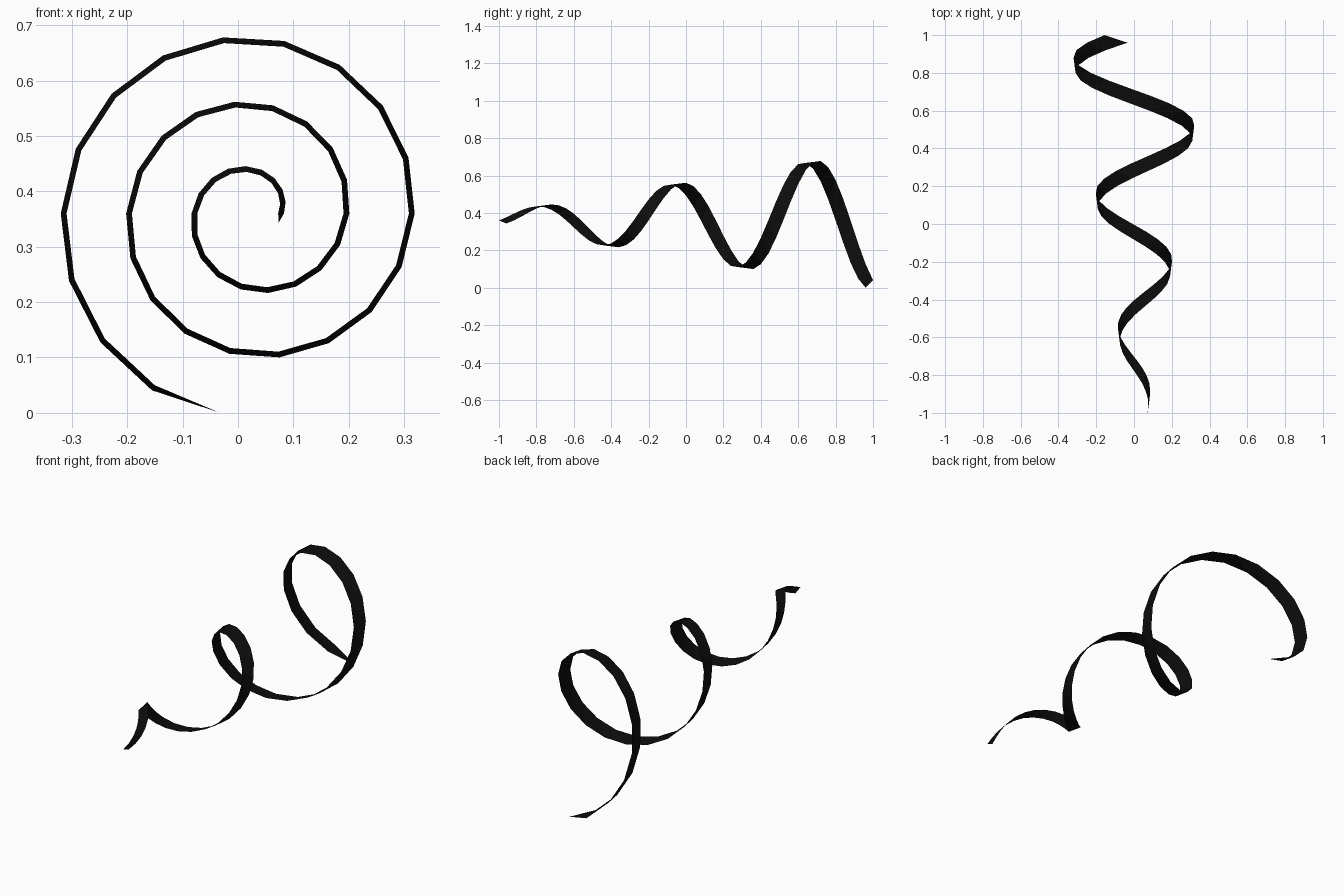
import bpy, bmesh, math

if "Cube" in bpy.data.objects:
    bpy.data.objects.remove(bpy.data.objects["Cube"])

STEPS = 49                    # segments, 18 per turn
STEP_ANGLE = math.radians(20)
STEP_Y = 0.04                 # advance along y per segment
GROWTH = 0.118 / 18           # radius gain per segment
CX, CZ = 0.029, 0.36          # spiral axis


def spiral_point(step, radius, y):
    a = step * STEP_ANGLE
    r = radius + GROWTH * step
    return (CX + r * math.cos(a), y, CZ + r * math.sin(a))


# Ribbon: two conical spiral rails, the rear one lagging by one segment
bm = bmesh.new()
front_rail, rear_rail = [], []
for i in range(STEPS + 1):
    y = -1 + STEP_Y * i
    front_rail.append(bm.verts.new(spiral_point(i, 0.0435, y)))
    rear_rail.append(bm.verts.new(spiral_point(i - 1, 0.054, y + STEP_Y)))
for i in range(STEPS):
    bm.faces.new((front_rail[i], rear_rail[i], rear_rail[i + 1], front_rail[i + 1]))
bm.normal_update()
bm.faces.ensure_lookup_table()
# Face the strip away from the spiral axis
for f in bm.faces:
    c = f.calc_center_median()
    if f.normal.x * (c.x - CX) + f.normal.z * (c.z - CZ) < 0:
        f.normal_flip()

mesh = bpy.data.meshes.new("spiral_ribbon")
bm.to_mesh(mesh)
bm.free()
black = bpy.data.materials.new("black")
black.diffuse_color = (0.004, 0.004, 0.004, 1)
black.use_nodes = True
black.node_tree.nodes["Principled BSDF"].inputs["Base Color"].default_value = black.diffuse_color
mesh.materials.append(black)
ribbon = bpy.data.objects.new("spiral_ribbon", mesh)
bpy.context.collection.objects.link(ribbon)
